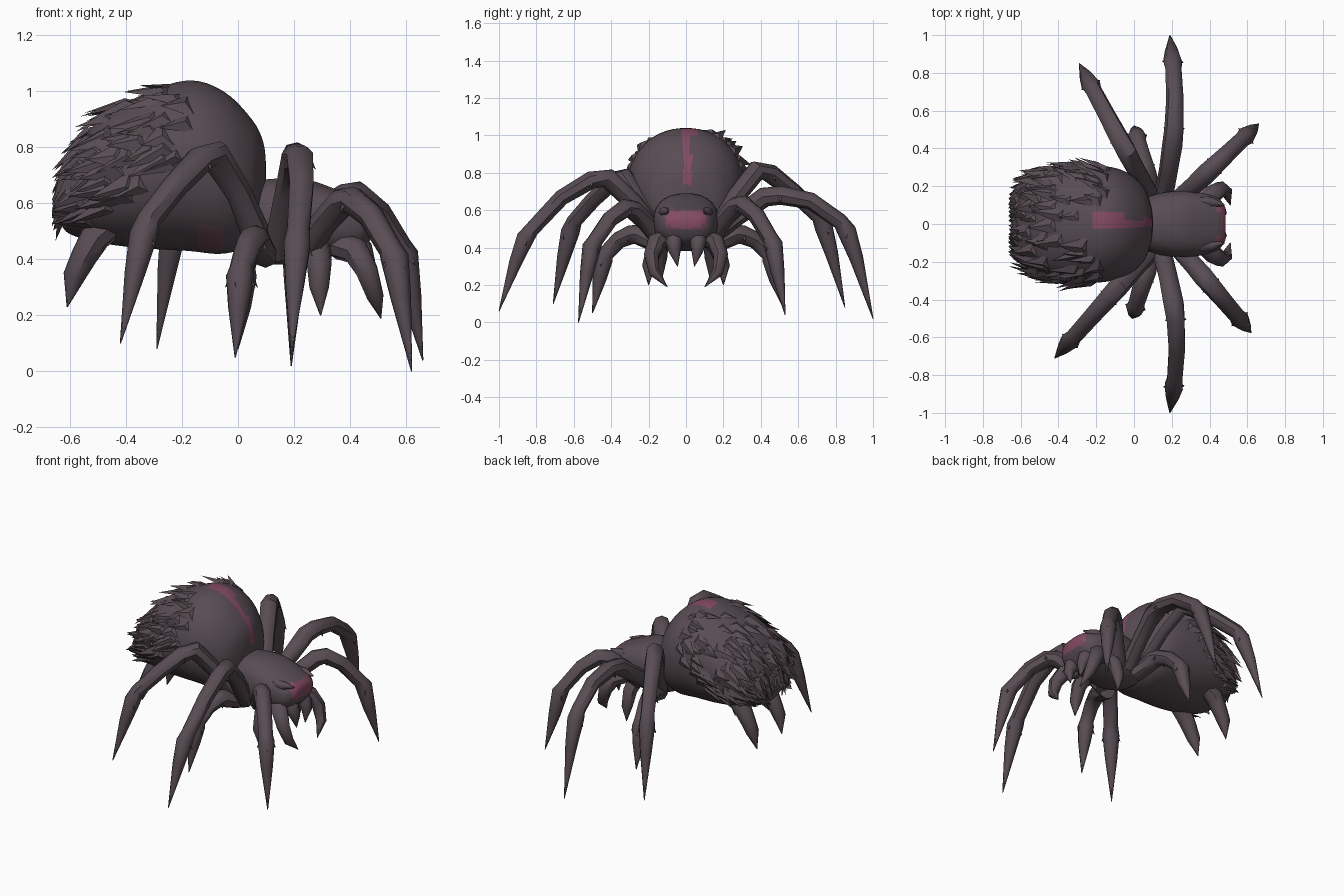
import bpy, bmesh, math, random
from mathutils import Vector

random.seed(7)
if "Cube" in bpy.data.objects:
    bpy.data.objects.remove(bpy.data.objects["Cube"], do_unlink=True)


def make_material(name, rgb):
    m = bpy.data.materials.new(name)
    m.use_nodes = True
    m.diffuse_color = (*rgb, 1)
    m.node_tree.nodes["Principled BSDF"].inputs["Base Color"].default_value = (*rgb, 1)
    return m


HIDE = make_material("dark mauve hide", (0.098, 0.073, 0.086))
PINK = make_material("dusty pink marking", (0.235, 0.07, 0.125))
FAINT = make_material("faint pink marking", (0.15, 0.072, 0.1))


def finish(name, bm, colour_rule=None, angle=45):
    """Turn a bmesh into an object, colouring faces by an optional rule."""
    bmesh.ops.recalc_face_normals(bm, faces=bm.faces[:])
    bm.normal_update()
    if colour_rule:
        for f in bm.faces:
            f.material_index = colour_rule(f.calc_center_median(), f.normal)
    me = bpy.data.meshes.new(name)
    bm.to_mesh(me)
    bm.free()
    for m in (HIDE, PINK, FAINT):
        me.materials.append(m)
    ob = bpy.data.objects.new(name, me)
    bpy.context.collection.objects.link(ob)
    bpy.ops.object.select_all(action='DESELECT')
    ob.select_set(True)
    bpy.context.view_layer.objects.active = ob
    bpy.ops.object.shade_smooth_by_angle(angle=math.radians(angle))


def skin(bm, rings):
    """Bridge rings of points and cap both ends."""
    rows = [[bm.verts.new(p) for p in ring] for ring in rings]
    n = len(rows[0])
    for a, b in zip(rows, rows[1:]):
        for i in range(n):
            j = (i + 1) % n
            bm.faces.new((a[i], a[j], b[j], b[i]))
    bm.faces.new(rows[0])
    bm.faces.new(rows[-1])


def refine(keys, steps):
    """Catmull-Rom interpolation of section tuples."""
    out = []
    for i in range(len(keys) - 1):
        a, b, c, d = (keys[max(0, min(len(keys) - 1, i + k))] for k in (-1, 0, 1, 2))
        for s in range(steps):
            t = s / steps
            out.append([q + t * (r - p) / 2 + t * t * (p - 2.5 * q + 2 * r - e / 2)
                        + t ** 3 * (1.5 * (q - r) + (e - p) / 2)
                        for p, q, r, e in zip(a, b, c, d)])
    return out + [list(keys[-1])]


def body_loft(keys, steps, sides, power):
    """Loft of (x, bottom, top, half width) sections along x; a low power is boxier."""
    bm = bmesh.new()
    rings = []
    for x, lo, hi, w in refine(keys, steps):
        ring = []
        for i in range(sides):
            a = math.tau * (i + 0.5) / sides
            s, c = (math.copysign(abs(v) ** power, v) for v in (math.sin(a), math.cos(a)))
            ring.append((x, w * s, (lo + hi) / 2 + (hi - lo) / 2 * c))
        rings.append(ring)
    skin(bm, rings)
    return bm


def tube(bm, pts, radii, sides=8):
    """Tapered tube following a path without twisting."""
    pts = [Vector(p) for p in pts]
    rings = []
    u = (pts[1] - pts[0]).orthogonal()
    for i, (p, r) in enumerate(zip(pts, radii)):
        t = (pts[min(i + 1, len(pts) - 1)] - pts[max(i - 1, 0)]).normalized()
        u = (u - t * u.dot(t)).normalized()
        v = t.cross(u)
        rings.append([p + r * (u * math.cos(k * math.tau / sides) + v * math.sin(k * math.tau / sides))
                      for k in range(sides)])
    skin(bm, rings)


def abdomen_colour(c, n):
    """Stripe over the front and top, wider behind, and a faint patch low on one side."""
    wide = 0.06 if c.x < -0.04 else 0.03
    if -0.015 < c.y < wide and c.x > -0.24 and c.z > 0.73 and n.z > 0.05:
        return 2 if c.x < -0.21 else 1
    return 2 if -0.16 < c.x < -0.04 and c.z < 0.52 and -0.24 < c.y < -0.1 else 0


def face_colour(c, n):
    """Patch across the front of the head, fainter at its lower corners."""
    if c.x < 0.44 or abs(c.y) > 0.105 or not 0.5 < c.z < 0.6:
        return 0
    return 2 if c.z < 0.53 and abs(c.y) > 0.08 else 1


# Abdomen
abdomen_keys = [(-0.63, 0.52, 0.66, 0.1), (-0.6, 0.49, 0.76, 0.2), (-0.5, 0.46, 0.895, 0.275),
                (-0.35, 0.44, 0.985, 0.31), (-0.18, 0.43, 1.04, 0.31), (-0.05, 0.42, 1.0, 0.28),
                (0.05, 0.46, 0.9, 0.2), (0.09, 0.56, 0.82, 0.1), (0.1, 0.64, 0.74, 0.03)]
bm = body_loft(abdomen_keys, 4, 48, 0.95)
bmesh.ops.recalc_face_normals(bm, faces=bm.faces[:])
bm.normal_update()
seats = [(f.calc_center_median(), f.normal.copy()) for f in bm.faces]
finish("abdomen", bm, abdomen_colour)

# Shaggy backward-swept tufts over the back, sides and rear
bm = bmesh.new()
for c, n in seats:
    shaggy = c.x < -0.12 and c.z > 0.54 + 0.6 * max(0, c.x + 0.45)
    if c.x > -0.27 and abs(c.y) < 0.1:
        shaggy = False
    if not shaggy or random.random() > 0.24:
        continue
    back = Vector((-1, 0, -0.35))
    t = (back - n * back.dot(n)).normalized()
    t = (t + n.cross(t) * random.uniform(-0.25, 0.25)).normalized()
    s = n.cross(t)
    w = random.uniform(0.032, 0.062)
    length = random.uniform(0.11, 0.19) * (0.7 if c.x < -0.52 else 1)
    tip = c + t * length + n * random.uniform(0.01, 0.035)
    tip.x = max(tip.x, -0.665)
    a, b, r, e = (bm.verts.new(p) for p in
                  (c - s * w - n * 0.01, c + s * w - n * 0.01, c + n * 0.018 + t * 0.03, tip))
    for tri in ((a, r, e), (r, b, e), (a, b, r), (b, a, e)):
        bm.faces.new(tri)
finish("abdomen_tufts", bm, angle=30)

# Head and thorax with a marked face
thorax_keys = [(-0.03, 0.46, 0.58, 0.06), (0.05, 0.4, 0.67, 0.13), (0.14, 0.38, 0.69, 0.165),
               (0.25, 0.39, 0.685, 0.175), (0.34, 0.41, 0.655, 0.17), (0.42, 0.42, 0.62, 0.15),
               (0.46, 0.45, 0.6, 0.125), (0.485, 0.5, 0.57, 0.085)]
finish("head_and_thorax", body_loft(thorax_keys, 3, 24, 0.82), face_colour)

# Walking legs: name, base xy, tip xy, heights along the leg, tip height, lift, forward bow
fractions = (0, 0.18, 0.34, 0.44, 0.62, 0.8, 0.84, 0.9, 1)
thickness = (0.052, 0.05, 0.054, 0.051, 0.046, 0.043, 0.051, 0.037, 0.002)
high = (0.45, 0.68, 0.82, 0.81, 0.71, 0.53, 0.48, 0.34)
flat = (0.45, 0.57, 0.67, 0.68, 0.65, 0.54, 0.49, 0.34)
rear = (0.45, 0.66, 0.8, 0.78, 0.68, 0.56, 0.5, 0.36)
low = (0.45, 0.55, 0.62, 0.63, 0.57, 0.45, 0.42, 0.27)
short = (0.42, 0.44, 0.47, 0.47, 0.44, 0.37, 0.34, 0.23)
legs = [
    ("front_leg_a", (0.24, 0.13), (0.66, 0.53), low, 0.04, 1, 0),
    ("front_leg_b", (0.24, -0.13), (0.62, -0.575), low, 0.0, 0.97, 0),
    ("middle_leg_a", (0.15, 0.12), (0.19, 1.0), flat, 0.02, 1, 0.045),
    ("middle_leg_b", (0.14, -0.12), (0.19, -1.0), high, 0.06, 0.94, 0.06),
    ("rear_leg_a", (0.09, 0.14), (-0.29, 0.85), rear, 0.08, 1.02, 0),
    ("rear_leg_b", (0.09, -0.14), (-0.42, -0.71), rear, 0.1, 0.97, 0),
    ("short_leg_a", (0.1, 0.13), (0.0, 0.52), short, 0.08, 1, 0),
    ("short_leg_b", (0.1, -0.13), (-0.01, -0.5), short, 0.05, 1, 0),
]
for name, base, tip, heights, tip_z, lift, bow in legs:
    base, tip = Vector(base), Vector(tip)
    path = []
    for f, z in zip(fractions, [h * lift for h in heights] + [tip_z]):
        p = base.lerp(tip, f)
        path.append((p.x + bow * math.sin(math.pi * f), p.y, z))
    bm = bmesh.new()
    tube(bm, path, thickness)
    # Thorny bristles at the joints
    out = (tip - base).normalized().to_3d()
    side = Vector((-out.y, out.x, 0))
    for k in (3, 6):
        for d in (side, -side, out):
            p = Vector(path[k])
            tube(bm, (p + d * 0.028, p + d * 0.056 - Vector((0, 0, 0.04))), (0.018, 0.001), 4)
    finish(name, bm)

# Paired appendages: path on the +y side with radii
pairs = {
    "hind_limb": ([(-0.44, 0.13, 0.54), (-0.51, 0.14, 0.48), (-0.55, 0.14, 0.41), (-0.585, 0.14, 0.34),
                   (-0.61, 0.13, 0.23)], (0.055, 0.055, 0.047, 0.04, 0.002)),
    "feeler": ([(0.36, 0.1, 0.45), (0.42, 0.16, 0.43), (0.46, 0.185, 0.36), (0.49, 0.17, 0.27),
                (0.51, 0.1, 0.19)], (0.05, 0.05, 0.042, 0.032, 0.002)),
    "side_spike": ([(0.28, 0.12, 0.45), (0.29, 0.17, 0.39), (0.29, 0.2, 0.3), (0.295, 0.2, 0.2)],
                   (0.05, 0.045, 0.035, 0.002)),
    "fang": ([(0.4, 0.06, 0.47), (0.44, 0.065, 0.43), (0.46, 0.06, 0.38), (0.46, 0.045, 0.3)],
             (0.05, 0.045, 0.032, 0.002)),
    "brow": ([(0.34, 0.12, 0.59), (0.41, 0.115, 0.59), (0.48, 0.1, 0.59)], (0.03, 0.028, 0.004)),
}
for name, (path, radii) in pairs.items():
    for sign, label in ((1, "a"), (-1, "b")):
        bm = bmesh.new()
        tube(bm, [(x, y * sign, z) for x, y, z in path], radii)
        finish(f"{name}_{label}", bm)
